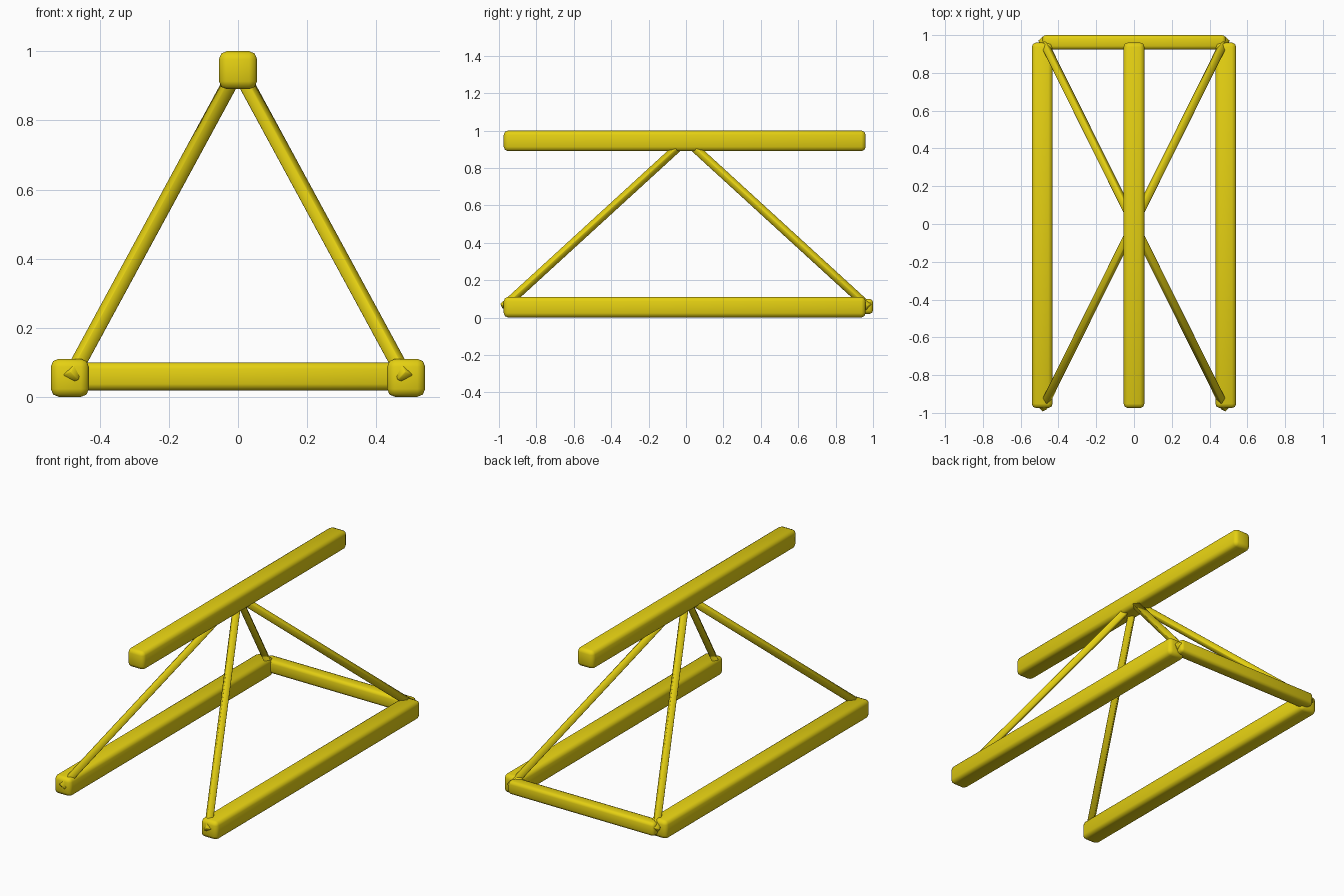
import bpy
from math import radians
from mathutils import Vector, Matrix

cube = bpy.data.objects.get("Cube")
if cube:
    bpy.data.objects.remove(cube, do_unlink=True)

# Yellow paint
YELLOW = (0.78, 0.63, 0.006, 1)
paint = bpy.data.materials.new("yellow_paint")
paint.use_nodes = True
paint.diffuse_color = YELLOW
shader = paint.node_tree.nodes["Principled BSDF"]
shader.inputs["Base Color"].default_value = YELLOW
shader.inputs["Roughness"].default_value = 0.6


def box(name, centre, size, bevel, segments=2, turn=None):
    """Rounded box, optionally turned by a rotation matrix."""
    bpy.ops.mesh.primitive_cube_add(size=1, location=centre)
    obj = bpy.context.object
    obj.name = name
    obj.scale = size
    bpy.ops.object.transform_apply(location=False, rotation=False, scale=True)
    if turn:
        obj.rotation_euler = turn.to_euler()
    mod = obj.modifiers.new("rounded_edges", 'BEVEL')
    mod.width = bevel
    mod.segments = segments
    obj.data.materials.append(paint)
    bpy.ops.object.shade_smooth()


def strut(name, start, end, roll):
    """Thin square beam between two points, rolled about its length."""
    along = (end - start).normalized()
    across = along.cross(Vector((0, 0, 1))).normalized()
    normal = along.cross(across)
    turn = Matrix((across, normal, along)).transposed()
    turn = turn @ Matrix.Rotation(roll, 3, 'Z')
    length = (end - start).length
    box(name, (start + end) / 2, (0.036, 0.036, length), 0.003, 1, turn)


# Long beams: the ridge and the two base rails
BEAM = (0.11, 1.935, 0.11)
box("ridge_beam", (0, -0.007, 0.945), BEAM, 0.023)
for side, label in ((1, "left"), (-1, "right")):
    box(f"{label}_base_beam", (0.486 * side, -0.007, 0.056), BEAM, 0.023)

# Rear tie bar between the base rails
box("rear_cross_beam", (0, 0.962, 0.06), (0.97, 0.076, 0.08), 0.018)

# Diagonal struts from the rail ends to the middle of the ridge
apex = Vector((0, 0, 0.95))
for sx, label in ((1, "left"), (-1, "right")):
    for sy, end in ((-1, "front"), (1, "rear")):
        foot = Vector((0.485 * sx, 0.977 * sy, 0.056))
        strut(f"{end}_{label}_strut", foot, apex, radians(-25 * sx * sy))
